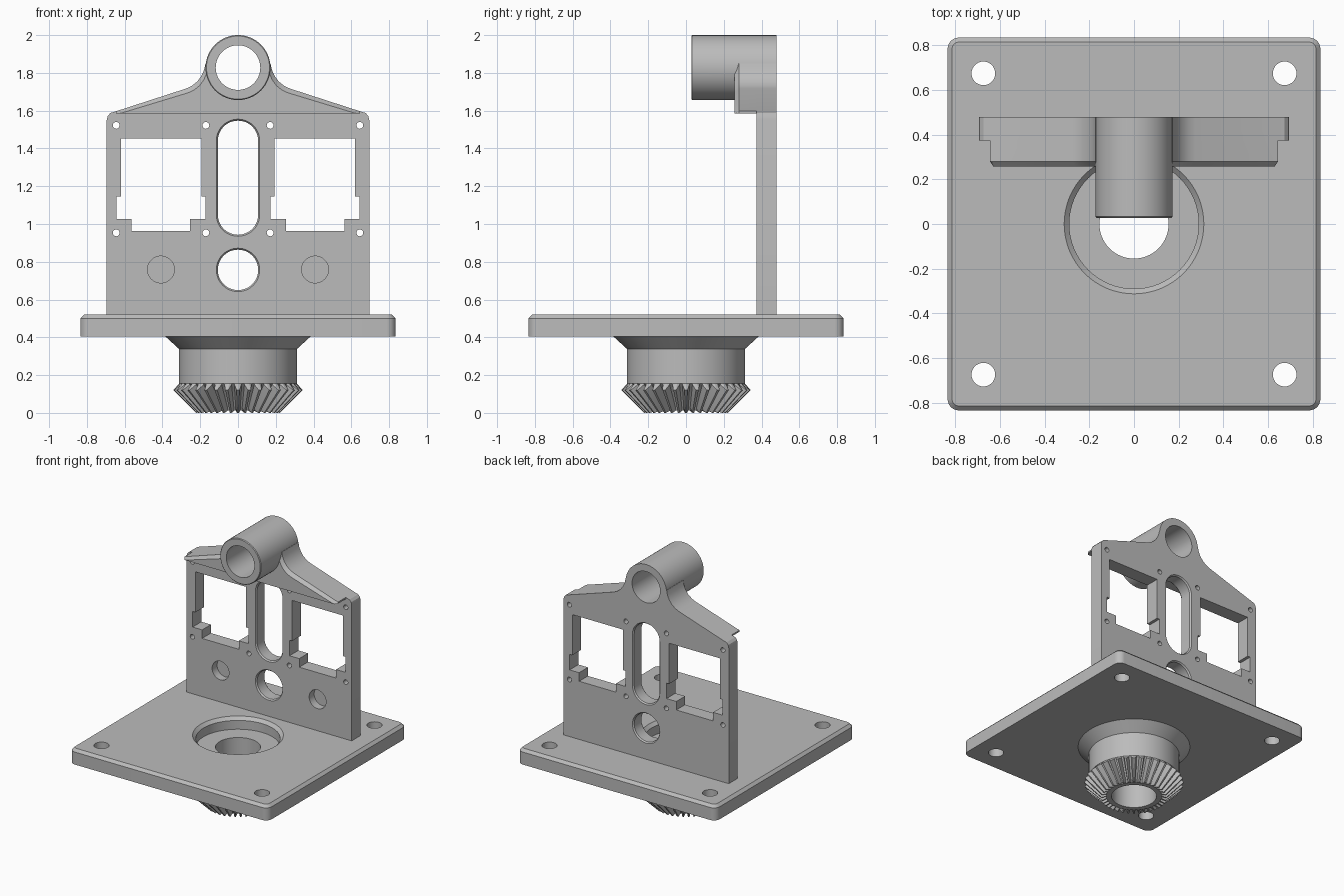
import bpy, bmesh
from math import sin, cos, pi, radians

if "Cube" in bpy.data.objects:
    bpy.data.objects.remove(bpy.data.objects["Cube"])

grey = bpy.data.materials.new("plain_grey")
grey.use_nodes = True
grey.diffuse_color = (0.5, 0.5, 0.5, 1)
grey.node_tree.nodes["Principled BSDF"].inputs["Base Color"].default_value = (0.5, 0.5, 0.5, 1)


def loft(name, rings, closed=False):
    """Skin a stack of point rings; cap the ends, or join last to first."""
    bm = bmesh.new()
    loops = [[bm.verts.new(p) for p in ring] for ring in rings]
    pairs = list(zip(loops, loops[1:]))
    if closed:
        pairs.append((loops[-1], loops[0]))
    else:
        bm.faces.new(loops[0])
        bm.faces.new(loops[-1])
    for a, b in pairs:
        for i in range(len(a)):
            j = (i + 1) % len(a)
            bm.faces.new((a[i], a[j], b[j], b[i]))
    bmesh.ops.recalc_face_normals(bm, faces=bm.faces)
    mesh = bpy.data.meshes.new(name)
    bm.to_mesh(mesh)
    bm.free()
    mesh.materials.append(grey)
    obj = bpy.data.objects.new(name, mesh)
    bpy.context.collection.objects.link(obj)
    return obj


def circle(r, cx=0, cy=0, n=64):
    return [(cx + r * cos(2 * pi * i / n), cy + r * sin(2 * pi * i / n)) for i in range(n)]


def stadium(r, low, high, n=24):
    """Upright slot outline between two arc centres."""
    return ([(r * cos(pi * i / n), high + r * sin(pi * i / n)) for i in range(n + 1)] +
            [(-r * cos(pi * i / n), low - r * sin(pi * i / n)) for i in range(n + 1)])


def rounded_square(half, r, n=8):
    c = half - r
    return [(sx * c + r * cos(a + pi / 2 * i / n), sy * c + r * sin(a + pi / 2 * i / n))
            for sx, sy, a in ((1, 1, 0), (-1, 1, pi / 2), (-1, -1, pi), (1, -1, 1.5 * pi))
            for i in range(n + 1)]


def flat(outline, z):
    return [(x, y, z) for x, y in outline]


def upright(outline, y):
    return [(x, y, z) for x, z in outline]


def mirrored(half):
    """Complete an outline whose right half runs from bottom to top."""
    return half + [(-x, z) for x, z in reversed(half)]


def boolean(target, tool, operation="DIFFERENCE"):
    mod = target.modifiers.new("bool", "BOOLEAN")
    mod.object, mod.operation, mod.solver = tool, operation, "EXACT"
    bpy.context.view_layer.objects.active = target
    bpy.ops.object.modifier_apply(modifier=mod.name)
    bpy.data.objects.remove(tool)


def punch(target, outline, front=0.3, back=0.6):
    boolean(target, loft("cutter", [upright(outline, front), upright(outline, back)]))


# Base plate with chamfered top, corner holes and bearing recess
bottom, top = 0.405, 0.52
base = loft("base_plate", [flat(rounded_square(0.835, 0.05), bottom),
                           flat(rounded_square(0.835, 0.05), top - 0.02),
                           flat(rounded_square(0.815, 0.03), top)])
for x in (-0.675, 0.675):
    for y in (-0.675, 0.675):
        hole = circle(0.053, x, y, 32)
        boolean(base, loft("cutter", [flat(hole, 0.3), flat(hole, 0.6)]))
boolean(base, loft("cutter", [flat(circle(r), z) for r, z in
                              ((0.29, 0.43), (0.29, top - 0.023), (0.313, top), (0.313, 0.6))]))
boolean(base, loft("cutter", [flat(circle(0.155), 0.3), flat(circle(0.155), 0.6)]))

# Hollow hub and bevel gear: each ring has a root and a tip position
TEETH = 36
profile = [((0.155, bottom),) * 2, ((0.385, bottom),) * 2, ((0.312, 0.338),) * 2,
           ((0.312, 0.155),) * 2, ((0.306, 0.15), (0.343, 0.12)),
           ((0.197, 0.028), (0.222, 0.0)), ((0.19, 0.012),) * 2, ((0.155, 0.012),) * 2]
STEPS = ((-0.36, 0), (-0.12, 1), (0.12, 1), (0.36, 0))
rings = []
for pair in profile:
    ring = []
    for t in range(TEETH):
        for offset, tip in STEPS:
            a = 2 * pi * (t + offset) / TEETH
            r, z = pair[tip]
            ring.append((r * cos(a), r * sin(a), z))
    rings.append(ring)
hub = loft("gear_hub", rings, closed=True)

# Upright wall: the shoulder sweeps up into the tube
FRONT, BACK, TUBE_Z = 0.373, 0.479, 1.828
sweep = [(0.645, 1.597), (0.275, 1.717), (0.245, 1.731), (0.215, 1.755),
         (0.193, 1.785), (0.18, 1.815), (0.172, 1.85), (0.1, 1.86)]
corner = [(0.695, 0.51), (0.695, 1.55), (0.69, 1.572), (0.675, 1.588)]
wall_outline = mirrored(corner + sweep)
wall = loft("upright_wall", [upright(wall_outline, FRONT), upright(wall_outline, BACK)])

# Thick brow in front of the wall, with a chamfered front edge
brow_outline = mirrored([(0.645, 1.585)] + sweep)
inner = mirrored([(0.63, 1.585), (0.615, 1.588)] + [(x - 0.012, z - 0.022) for x, z in sweep[1:]])
brow = loft("brow", [upright(inner, 0.257), upright(brow_outline, 0.28), upright(brow_outline, 0.42)])
boolean(wall, brow, "UNION")

# Tube across the top
tube_outline = circle(0.172, 0, TUBE_Z)
rim = circle(0.167, 0, TUBE_Z)
tube = loft("top_tube", [upright(rim, 0.028), upright(tube_outline, 0.033), upright(tube_outline, BACK)])
boolean(wall, tube, "UNION")
punch(wall, circle(0.118, 0, TUBE_Z), -0.2)

# Stepped motor windows, screw holes and shallow round pockets
window = [(0.254, 0.962), (0.563, 0.962), (0.563, 1.027), (0.643, 1.027), (0.643, 1.145),
          (0.62, 1.145), (0.62, 1.453), (0.194, 1.453), (0.194, 1.145), (0.172, 1.145),
          (0.172, 1.027), (0.254, 1.027)]
for side in (-1, 1):
    punch(wall, [(side * x, z) for x, z in window])
    for x in (0.17, 0.645):
        for z in (0.953, 1.522):
            punch(wall, circle(0.018, side * x, z, 20))
    punch(wall, circle(0.071, side * 0.408, 0.759, 40), 0.3, FRONT + 0.06)

# Central slot and round hole, lightly chamfered on both faces
for low, high in ((1.05, 1.44), (0.757, 0.757)):
    cut = [upright(stadium(r, low, high), y) for r, y in
           ((0.115, 0.3), (0.115, FRONT), (0.107, FRONT + 0.01),
            (0.107, BACK - 0.01), (0.115, BACK), (0.115, 0.6))]
    boolean(wall, loft("cutter", cut))
wall.name = "upright_wall_with_tube"

# Smooth curved surfaces, keep edges crisp
for obj in (base, wall, hub):
    bpy.ops.object.select_all(action="DESELECT")
    obj.select_set(True)
    bpy.context.view_layer.objects.active = obj
    bpy.ops.object.shade_smooth_by_angle(angle=radians(25))
